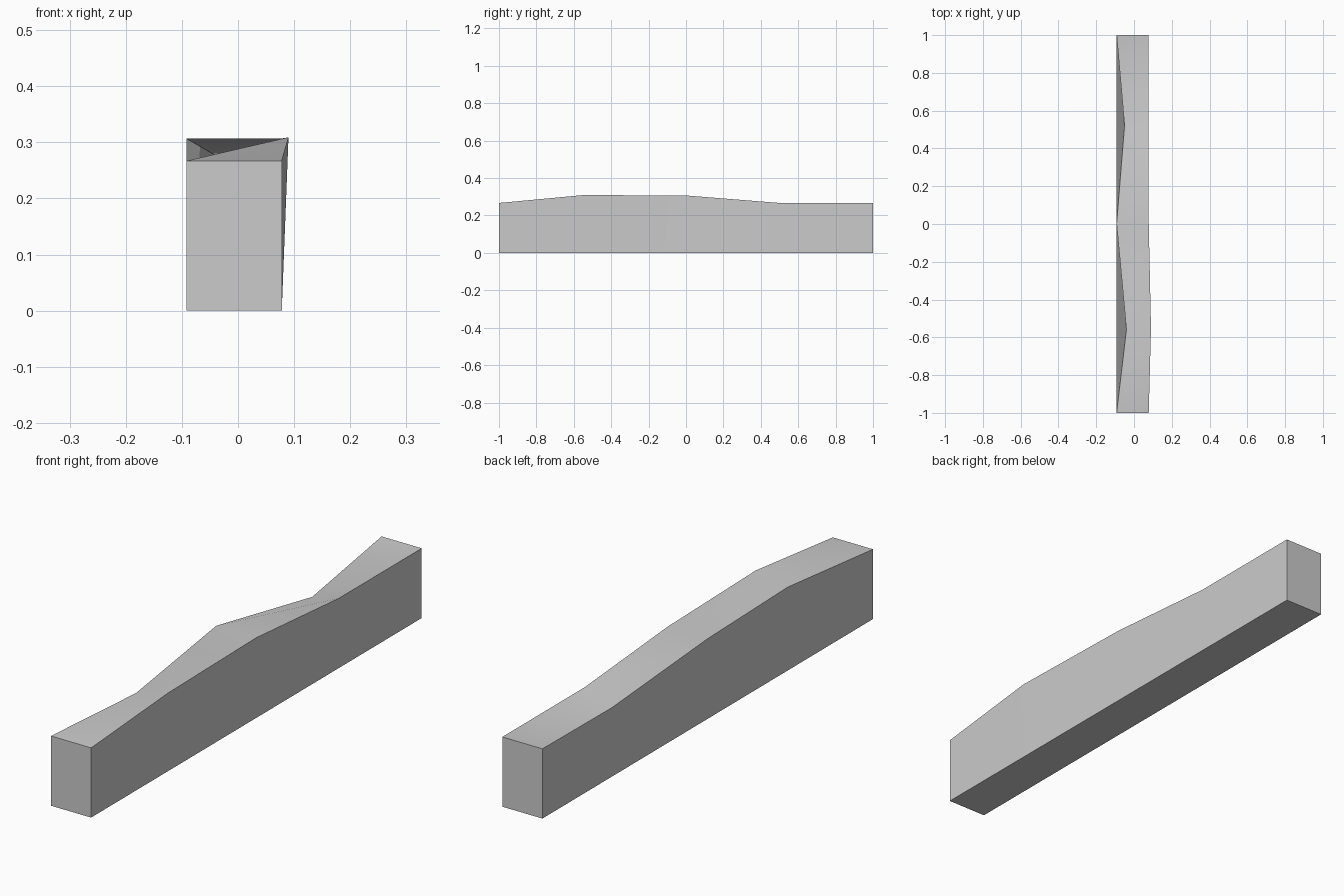
import bpy
import bmesh

cube = bpy.data.objects.get("Cube")
if cube:
    bpy.data.objects.remove(cube)

# Plain grey finish
grey = bpy.data.materials.new("plain_grey")
grey.use_nodes = True
colour = (0.6, 0.6, 0.6, 1)
grey.diffuse_color = colour
grey.node_tree.nodes["Principled BSDF"].inputs["Base Color"].default_value = colour

LEFT, RIGHT = -0.092, 0.078

# Stations along the beam: low-x top corner and high-x top corner, each (x, y, z)
stations = [
    ((LEFT, -1, 0.267), (RIGHT, -1, 0.267)),
    ((-0.04, -0.56, 0.277), (0.09, -0.55, 0.309)),
    ((LEFT, 0, 0.307), (RIGHT, 0, 0.307)),
    ((-0.05, 0.52, 0.23), (RIGHT, 0.5, 0.267)),
    ((LEFT, 1, 0.267), (RIGHT, 1, 0.267)),
]

bm = bmesh.new()
rings = []
for a, b in stations:
    corners = [(LEFT, a[1], 0), (RIGHT, b[1], 0), b, a]
    rings.append([bm.verts.new(c) for c in corners])

# Walls, underside and warped top between neighbouring stations
for near, far in zip(rings, rings[1:]):
    for i in (0, 1, 3):
        j = (i + 1) % 4
        bm.faces.new((near[i], near[j], far[j], far[i]))
    bm.faces.new((near[3], near[2], far[2]))
    bm.faces.new((near[3], far[2], far[3]))

# End caps
bm.faces.new(rings[0])
bm.faces.new(rings[-1])
bmesh.ops.recalc_face_normals(bm, faces=bm.faces)

mesh = bpy.data.meshes.new("beam")
bm.to_mesh(mesh)
bm.free()
mesh.materials.append(grey)
beam = bpy.data.objects.new("beam", mesh)
bpy.context.collection.objects.link(beam)

# Soft bends along the length, crisp long edges
bpy.ops.object.select_all(action="DESELECT")
beam.select_set(True)
bpy.context.view_layer.objects.active = beam
bpy.ops.object.shade_smooth_by_angle(angle=0.6)
